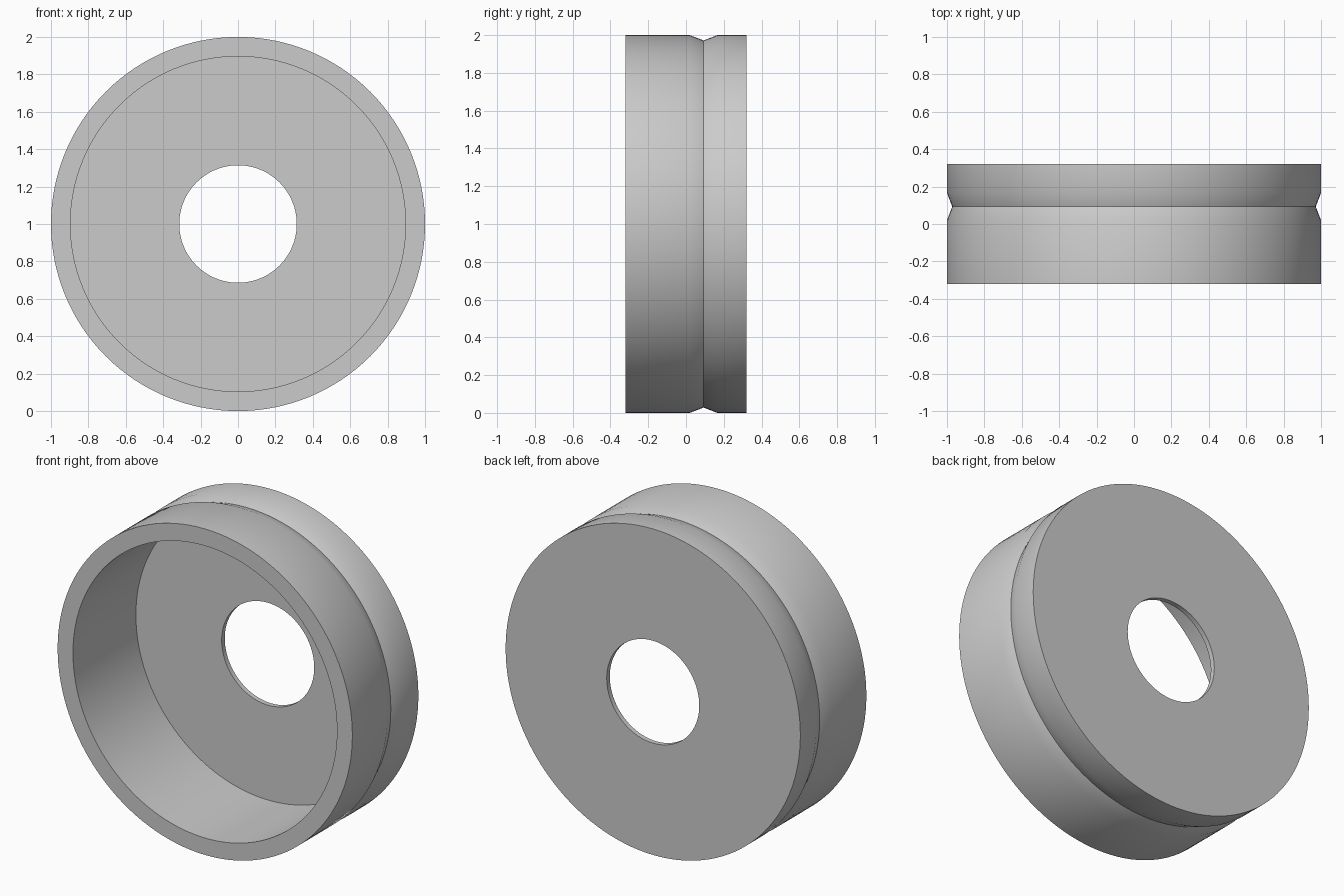
import bpy, bmesh, math
from mathutils import Vector, Matrix

cube = bpy.data.objects.get("Cube")
if cube:
    bpy.data.objects.remove(cube, do_unlink=True)

SEGMENTS = 128
HALF = 0.32      # half the depth
RIM = 1.0        # outer radius
BORE = 0.896     # cavity radius
HOLE = 0.314     # centre hole radius
FLOOR = 0.03     # back wall thickness

# Single flat colour
grey = bpy.data.materials.new("plain grey")
grey.use_nodes = True
colour = (0.6, 0.6, 0.6, 1)
grey.diffuse_color = colour
grey.node_tree.nodes["Principled BSDF"].inputs["Base Color"].default_value = colour

# Cup wall section as (radius, depth): cavity, rim, V groove, back wall, hole
profile = [
    (HOLE, HALF - FLOOR), (BORE, HALF - FLOOR),
    (BORE, -HALF), (RIM, -HALF),
    (RIM, 0.02), (0.972, 0.093), (RIM, 0.166),
    (RIM, HALF), (HOLE, HALF),
]

# Revolve the closed section around the depth axis
bm = bmesh.new()
verts = [bm.verts.new((r, y, 0)) for r, y in profile]
edges = [bm.edges.new((v, verts[(i + 1) % len(verts)])) for i, v in enumerate(verts)]
bmesh.ops.spin(bm, geom=verts + edges, cent=Vector(), axis=(0, 1, 0),
               angle=math.tau, steps=SEGMENTS, use_merge=True)
bmesh.ops.remove_doubles(bm, verts=bm.verts, dist=0.0001)
bmesh.ops.recalc_face_normals(bm, faces=bm.faces)
bmesh.ops.transform(bm, matrix=Matrix.Translation((0, 0, RIM)), verts=bm.verts)
mesh = bpy.data.meshes.new("grooved_cup")
bm.to_mesh(mesh)
bm.free()
mesh.materials.append(grey)

cup = bpy.data.objects.new("grooved_cup", mesh)
bpy.context.collection.objects.link(cup)
bpy.ops.object.select_all(action="DESELECT")
cup.select_set(True)
bpy.context.view_layer.objects.active = cup
bpy.ops.object.shade_smooth_by_angle(angle=math.radians(30))
